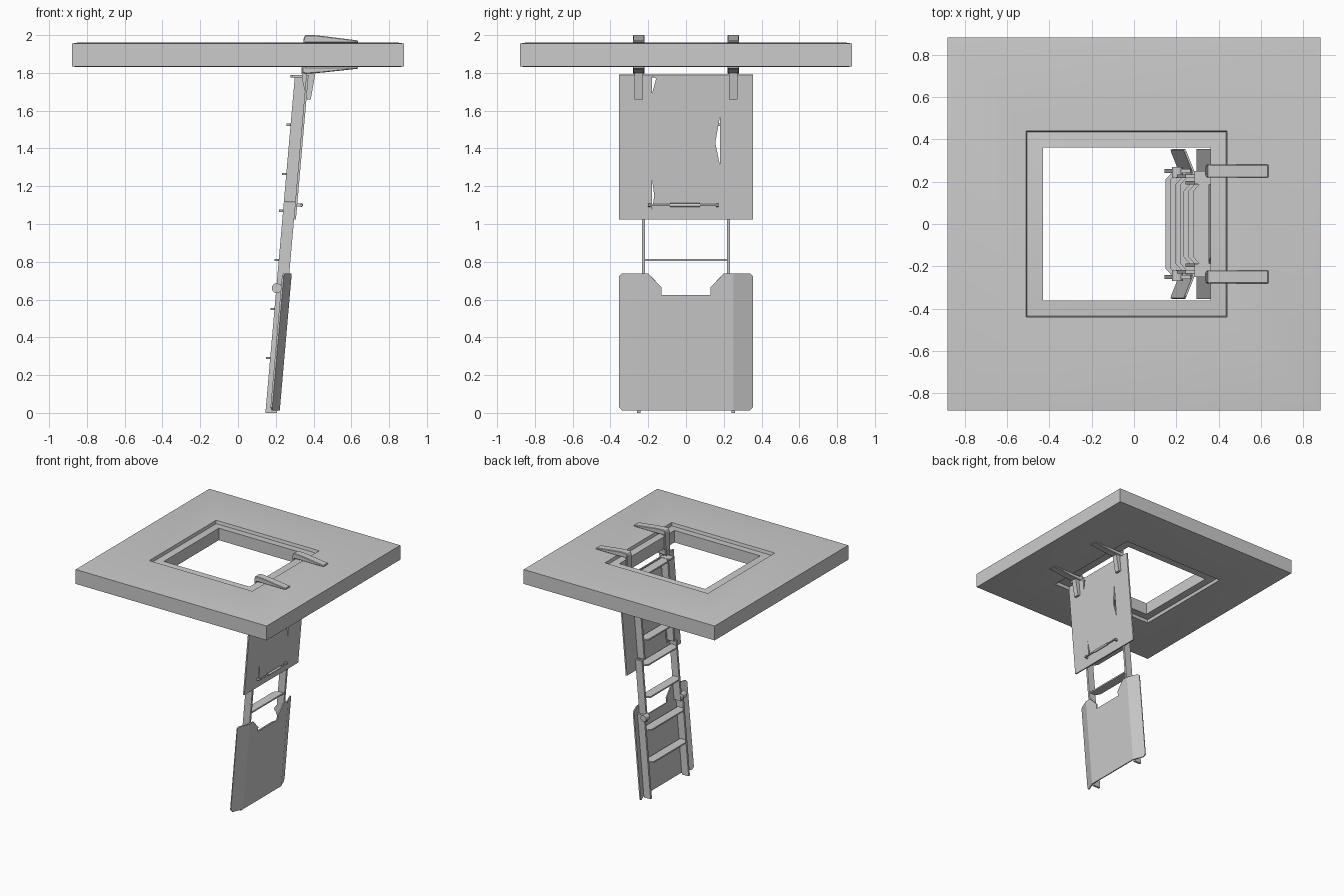
import bpy, bmesh, math
from mathutils import Matrix

cube = bpy.data.objects.get("Cube")
if cube:
    bpy.data.objects.remove(cube)

grey = bpy.data.materials.new("plain grey")
grey.use_nodes = True
grey.diffuse_color = (0.6, 0.6, 0.6, 1)
grey.node_tree.nodes["Principled BSDF"].inputs["Base Color"].default_value = (0.6, 0.6, 0.6, 1)


def finish(name, bm):
    bmesh.ops.recalc_face_normals(bm, faces=bm.faces)
    mesh = bpy.data.meshes.new(name)
    bm.to_mesh(mesh)
    bm.free()
    mesh.materials.append(grey)
    obj = bpy.data.objects.new(name, mesh)
    bpy.context.collection.objects.link(obj)
    return obj


def prism(name, points, axis, low, high):
    """Extrude a flat outline along one axis; points give the other two coordinates."""
    bm = bmesh.new()

    def place(p, t):
        c = list(p)
        c.insert("xyz".index(axis), t)
        return bm.verts.new(c)

    face = bm.faces.new([place(p, low) for p in points])
    ext = bmesh.ops.extrude_face_region(bm, geom=[face])
    for v in ext["geom"]:
        if isinstance(v, bmesh.types.BMVert):
            v.co["xyz".index(axis)] = high
    return finish(name, bm)


def rod(name, x, y, z, radius, length):
    bm = bmesh.new()
    bmesh.ops.create_cone(bm, cap_ends=True, segments=16, radius1=radius, radius2=radius, depth=length,
                          matrix=Matrix.Translation((x, y, z)) @ Matrix.Rotation(math.pi / 2, 4, "X"))
    return finish(name, bm)


def sheet(name, polygons, x_of, thickness):
    """Bent sheet drawn in y and z, with x given by a rule."""
    bm = bmesh.new()
    for poly in polygons:
        bm.faces.new([bm.verts.new((x_of(y, z), y, z)) for y, z in poly])
    bmesh.ops.remove_doubles(bm, verts=bm.verts, dist=0.0005)
    obj = finish(name, bm)
    mod = obj.modifiers.new("thickness", "SOLIDIFY")
    mod.thickness = thickness
    mod.offset = 0
    return obj


def lean(z):
    """Front edge of the leaning ladder at a height."""
    return 0.145 + 0.0875 * z


# Platform with a recessed flange round the hatch: rectangles joined in a closed ring
rings = [(-.88, .88, .88, 1.835), (-.88, .88, .88, 1.955), (-.85, .85, .85, 1.96),
         (-.51, .44, .44, 1.96), (-.505, .435, .435, 1.935), (-.43, .36, .362, 1.945),
         (-.43, .36, .362, 1.845), (-.505, .435, .435, 1.855), (-.51, .44, .44, 1.83),
         (-.85, .85, .85, 1.83)]
bm = bmesh.new()
loops = [[bm.verts.new(c) for c in ((a, -y, z), (b, -y, z), (b, y, z), (a, y, z))] for a, b, y, z in rings]
for i, loop in enumerate(loops):
    inner = loops[(i + 1) % len(loops)]
    for k in range(4):
        n = (k + 1) % 4
        bm.faces.new((loop[k], loop[n], inner[n], inner[k]))
finish("hatch_platform", bm)

# Three ladder sections, each narrower than the one below
sections = [("lower", 0.0, 0.68, 0.25, (0.29, 0.55)),
            ("middle", 0.62, 1.113, 0.225, (0.81, 1.07)),
            ("upper", 1.117, 1.79, 0.195, (1.265, 1.525, 1.782))]
for label, z0, z1, half, rungs in sections:
    for side, s in (("left", 1), ("right", -1)):
        outline = [(lean(z0), z0), (lean(z0) + 0.062, z0), (lean(z1) + 0.062, z1), (lean(z1), z1)]
        prism(f"{label}_stile_{side}", outline, "y", s * half - 0.009, s * half + 0.009)
    for n, z in enumerate(rungs):
        x = lean(z)
        w = half - 0.005
        plan = [(x - 0.022, -w + 0.035), (x + 0.01, -w), (x + 0.052, -w),
                (x + 0.052, w), (x + 0.01, w), (x - 0.022, w - 0.035)]
        prism(f"{label}_tread_{n + 1}", plan, "z", z - 0.006, z + 0.006)

# Lower guard panel with folded wings and a notched top
wings = [[(s * 0.25, 0.012), (s * 0.335, 0.012), (s * 0.352, 0.03), (s * 0.352, 0.725),
          (s * 0.34, 0.738), (s * 0.25, 0.738)] for s in (1, -1)]
half_notch = [(0.25, 0.738), (0.2, 0.738), (0.13, 0.665), (0.13, 0.625)]
centre = [(0.25, 0.012)] + half_notch + [(-y, z) for y, z in reversed(half_notch)] + [(-0.25, 0.012)]
sheet("lower_panel", wings + [centre],
      lambda y, z: lean(z) + 0.07 - max(0, abs(y) - 0.25) * 0.4, 0.01)

# Flat upper panel with narrow gaps along the stiles
upper = sheet("upper_panel", [[(-.355, 1.025), (.355, 1.025), (.355, 1.79), (-.355, 1.79)]],
              lambda y, z: lean(z) + 0.066, 0.012)
gaps = [[(.18, 1.57), (.155, 1.43), (.18, 1.31)],
        [(-.18, 1.78), (-.158, 1.77), (-.18, 1.69)],
        [(-.18, 1.24), (-.168, 1.15), (-.18, 1.07)]]
for n, gap in enumerate(gaps):
    cutter = prism(f"gap_cutter_{n + 1}", gap, "x", 0.2, 0.5)
    cutter.hide_render = True
    cutter.hide_viewport = True
    mod = upper.modifiers.new("gap", "BOOLEAN")
    mod.operation = "DIFFERENCE"
    mod.object = cutter

# Latch bar with a thicker grip
rod("latch_bar", 0.335, -0.015, 1.1, 0.006, 0.37)
rod("latch_grip", 0.335, -0.005, 1.1, 0.01, 0.16)
for side, y in (("left", 0.165), ("right", -0.195)):
    prism(f"latch_bracket_{side}", [(0.3, 1.09), (0.342, 1.094), (0.342, 1.106), (0.3, 1.11)],
          "y", y - 0.006, y + 0.006)

# Clamps gripping the hatch edge, with a leg carrying the ladder
clamp = [(0.34, 1.80), (0.36, 1.795), (0.45, 1.802), (0.635, 1.822), (0.635, 1.831), (0.36, 1.831),
         (0.36, 1.959), (0.635, 1.959), (0.635, 1.972), (0.45, 1.995), (0.40, 2.0), (0.355, 2.0), (0.347, 1.98)]
leg = [(0.335, 1.83), (0.41, 1.80), (0.385, 1.66), (0.365, 1.66), (0.34, 1.76)]
for side, s in (("left", 1), ("right", -1)):
    obj = prism(f"clamp_{side}", clamp, "y", s * 0.25 - 0.031, s * 0.25 + 0.031)
    bev = obj.modifiers.new("soft edge", "BEVEL")
    bev.width = 0.004
    prism(f"clamp_leg_{side}", leg, "y", s * 0.25 - 0.022, s * 0.25 + 0.022)
    prism(f"clamp_strap_{side}", [(0.285, 1.775), (0.36, 1.775), (0.36, 1.79), (0.285, 1.79)],
          "y", s * 0.22 - 0.03, s * 0.22 + 0.03)
    # Pivot bolt between lower and middle sections
    rod(f"pivot_bolt_{side}", 0.205, s * 0.245, 0.66, 0.026, 0.05)

# Smooth only the rounded parts
bpy.ops.object.select_all(action="DESELECT")
for obj in bpy.context.collection.objects:
    if obj.name.startswith(("pivot", "latch_bar", "latch_grip", "hatch")):
        obj.select_set(True)
        bpy.context.view_layer.objects.active = obj
bpy.ops.object.shade_smooth_by_angle(angle=math.radians(35))
